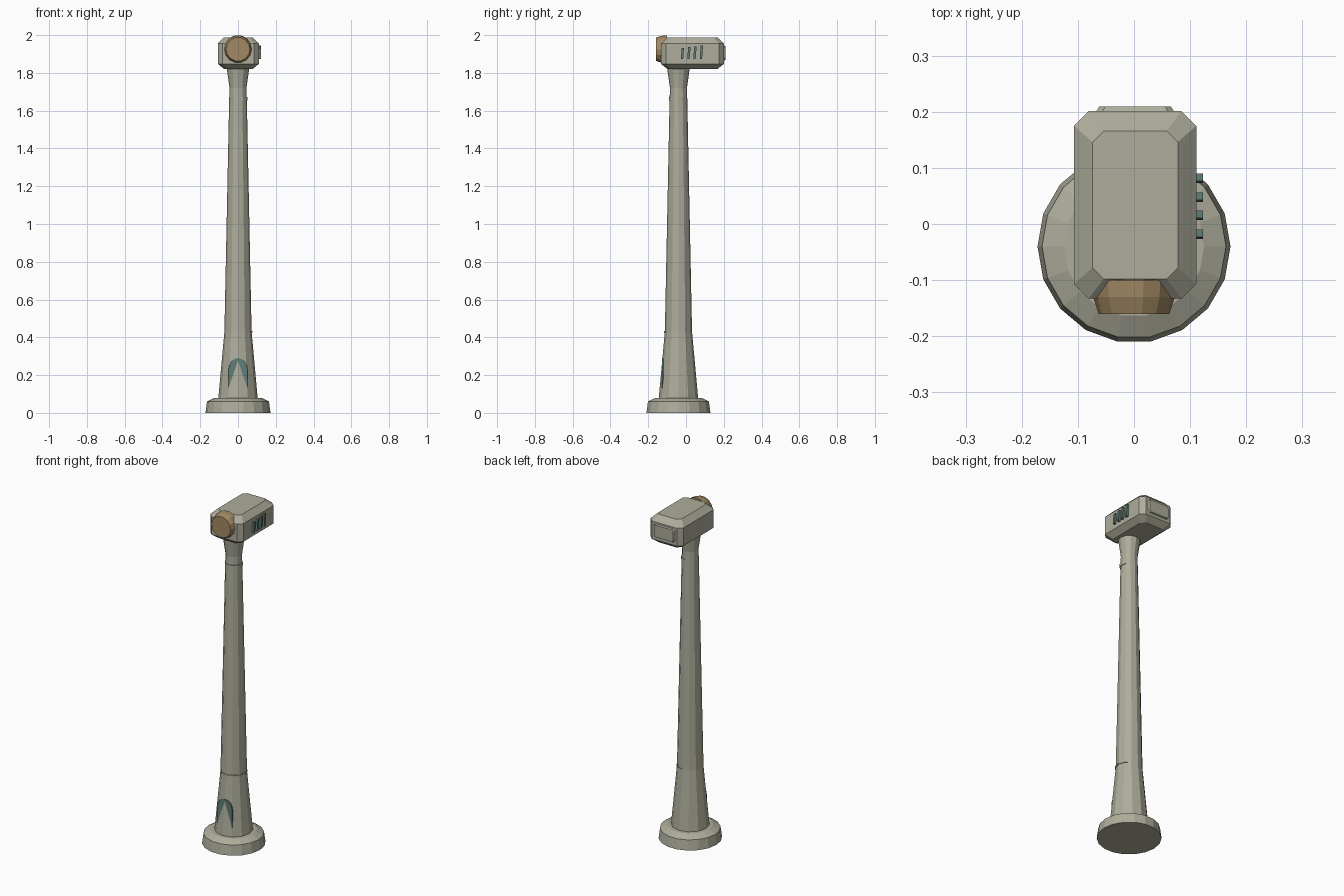
import bpy, bmesh
from math import sin, cos, pi, radians
from mathutils import Matrix, Vector

old = bpy.data.objects.get("Cube")
if old:
    bpy.data.objects.remove(old, do_unlink=True)


def material(name, rgb):
    m = bpy.data.materials.new(name)
    m.use_nodes = True
    m.diffuse_color = (*rgb, 1)
    bsdf = m.node_tree.nodes["Principled BSDF"]
    bsdf.inputs["Base Color"].default_value = (*rgb, 1)
    bsdf.inputs["Roughness"].default_value = 0.8
    return m


GREY = material("warm grey", (0.42, 0.415, 0.33))
BROWN = material("tan brown", (0.36, 0.25, 0.125))
TEAL = material("dark teal", (0.12, 0.21, 0.19))


def loft(name, rings, mat, matrix=Matrix()):
    """Skin equal-length rings of points and cap both ends."""
    bm = bmesh.new()
    loops = [[bm.verts.new(matrix @ Vector(p)) for p in ring] for ring in rings]
    n = len(loops[0])
    for a, b in zip(loops, loops[1:]):
        for i in range(n):
            j = (i + 1) % n
            bm.faces.new((a[i], a[j], b[j], b[i]))
    bm.faces.new(loops[0][::-1])
    bm.faces.new(loops[-1])
    bmesh.ops.recalc_face_normals(bm, faces=bm.faces)
    mesh = bpy.data.meshes.new(name)
    bm.to_mesh(mesh)
    bm.free()
    mesh.materials.append(mat)
    ob = bpy.data.objects.new(name, mesh)
    bpy.context.collection.objects.link(ob)
    return ob


def circle(r, z, n):
    return [(r * cos(2 * pi * i / n), r * sin(2 * pi * i / n), z) for i in range(n)]


def turned(name, profile, n, mat, matrix):
    return loft(name, [circle(r, z, n) for r, z in profile], mat, matrix)


def octagon(hx, hy, cut, z):
    return [(hx, cut - hy, z), (hx, hy - cut, z), (hx - cut, hy, z), (cut - hx, hy, z),
            (-hx, hy - cut, z), (-hx, cut - hy, z), (cut - hx, -hy, z), (hx - cut, -hy, z)]


# Foundation and tapered tower
axis = Matrix.Translation((0, -0.04, 0))
turned("foundation", [(0.172, 0), (0.164, 0.06), (0.125, 0.08)], 18, GREY, axis)
turned("tower", [(0.105, 0.07), (0.072, 0.43), (0.047, 1.65), (0.045, 1.72), (0.062, 1.84)],
       12, GREY, axis)

# Seam rings around the tower
for name, z, r, h in (("lower_seam", 0.425, 0.0735, 0.008), ("upper_collar", 1.655, 0.048, 0.018)):
    turned(name, [(r, z), (r, z + h)], 12, GREY, Matrix.Translation((0.003, -0.042, 0)))

# Arched door plate, partly sunk in the tower front
arch = [(0.05, 0.08)] + [(0.05 * cos(pi * i / 8), 0.23 + 0.06 * sin(pi * i / 8))
                         for i in range(9)] + [(-0.05, 0.08)]
loft("door", [[(x, y, z) for x, z in arch] for y in (-0.126, -0.118)], TEAL)

# Chamfered housing
loft("housing", [octagon(0.075, 0.132, 0.02, 1.82), octagon(0.109, 0.167, 0.026, 1.848),
                 octagon(0.109, 0.167, 0.026, 1.955), octagon(0.076, 0.132, 0.02, 1.988)],
     GREY, Matrix.Translation((0.002, 0.034, 0)))

# Hub at the front of the housing
front = Matrix.Translation((0, -0.10, 1.925)) @ Matrix.Rotation(radians(90), 4, "X")
turned("hub", [(0.075, 0), (0.073, 0.03), (0.063, 0.06)], 14, BROWN, front)

# Raised panel at the back
back = Matrix.Translation((0.002, 0.195, 1.905)) @ Matrix.Rotation(radians(-90), 4, "X")
loft("back_panel", [octagon(0.073, 0.043, 0.012, 0), octagon(0.064, 0.036, 0.01, 0.014)],
     GREY, back)

# Slanted vent slats on the left side
for i, y in enumerate((-0.018, 0.016, 0.048, 0.082)):
    low, high = 1.873, 1.932 + 0.004 * i
    side = [(y - 0.009, low), (y + 0.003, low), (y + 0.008, high), (y - 0.005, high)]
    loft(f"vent_slat_{i + 1}", [[(x, a, z) for a, z in side] for x in (0.108, 0.123)], TEAL)
